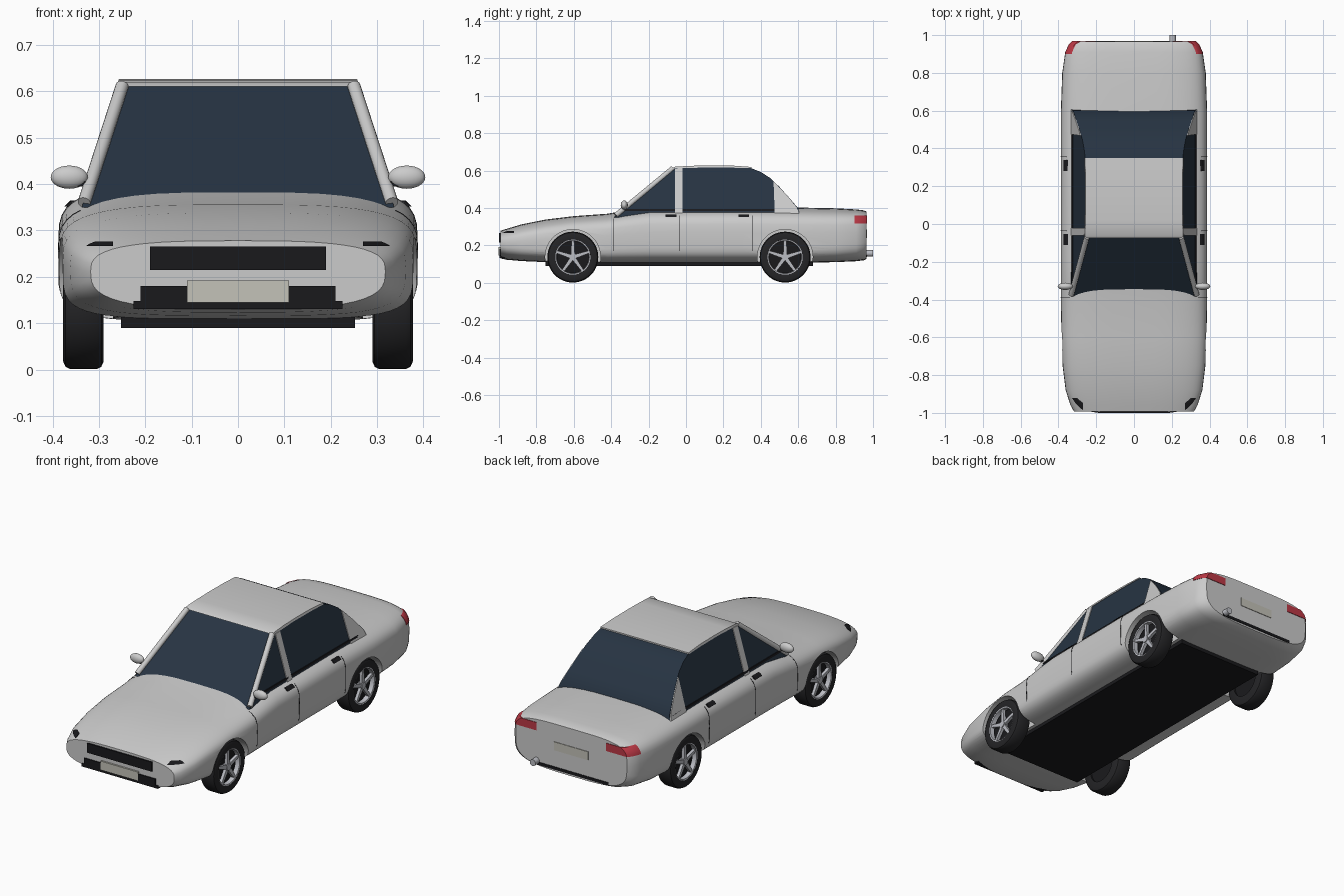
import bpy, bmesh, math
from mathutils import Matrix, Vector

if "Cube" in bpy.data.objects:
    bpy.data.objects.remove(bpy.data.objects["Cube"])


def material(name, rgb):
    m = bpy.data.materials.new(name)
    m.diffuse_color = (*rgb, 1)
    m.use_nodes = True
    m.node_tree.nodes["Principled BSDF"].inputs["Base Color"].default_value = m.diffuse_color
    return m


BLACK = material("black trim", (0.01, 0.01, 0.012))
RUBBER = material("rubber", (0.018, 0.018, 0.02))
GLASS = material("tinted glass", (0.02, 0.034, 0.055))
RED = material("red lens", (0.5, 0.04, 0.06))
PLATE = material("plate", (0.55, 0.54, 0.48))
ALLOY = material("alloy", (0.5, 0.51, 0.55))


def finish(name, bm, mat=None, smooth=True):
    bmesh.ops.recalc_face_normals(bm, faces=bm.faces)
    me = bpy.data.meshes.new(name)
    bm.to_mesh(me)
    bm.free()
    ob = bpy.data.objects.new(name, me)
    bpy.context.collection.objects.link(ob)
    if mat:
        me.materials.append(mat)
    if smooth:
        smooth_shade(ob)
    return ob


def smooth_shade(ob):
    bpy.ops.object.select_all(action='DESELECT')
    ob.select_set(True)
    bpy.context.view_layer.objects.active = ob
    bpy.ops.object.shade_smooth_by_angle(angle=math.radians(35))


def box(name, x, y, z, mat=None):
    bm = bmesh.new()
    size = [b - a for a, b in (x, y, z)]
    mid = [(a + b) / 2 for a, b in (x, y, z)]
    bmesh.ops.create_cube(bm, size=1, matrix=Matrix.Translation(mid) @ Matrix.Diagonal((*size, 1)))
    return finish(name, bm, mat, False)


def rod(name, a, b, r, mat=None, r2=None, seg=16):
    a, b = Vector(a), Vector(b)
    d = b - a
    bm = bmesh.new()
    bmesh.ops.create_cone(bm, cap_ends=True, segments=seg, radius1=r, radius2=r if r2 is None else r2,
                          depth=d.length, matrix=Matrix.Translation((a + b) / 2) @
                          d.to_track_quat('Z', 'Y').to_matrix().to_4x4())
    return finish(name, bm, mat)


def boolean(ob, cutter, op):
    m = ob.modifiers.new("cut", 'BOOLEAN')
    m.object, m.operation, m.solver = cutter, op, 'EXACT'
    bpy.context.view_layer.objects.active = ob
    bpy.ops.object.modifier_apply(modifier=m.name)
    bpy.data.objects.remove(cutter)


def skin(bm, rings):
    rings = [[bm.verts.new(p) for p in ring] for ring in rings]
    n = len(rings[0])
    for a, b in zip(rings, rings[1:]):
        for i in range(n):
            bm.faces.new((a[i], a[(i + 1) % n], b[(i + 1) % n], b[i]))
    bm.faces.new(rings[0])
    bm.faces.new(rings[-1])


# body stations: y, half width, bottom, top, upper and lower squareness
STATIONS = [(-.992, .318, .13, .278, 3, 3), (-.96, .336, .123, .288, 3, 3.3),
            (-.88, .362, .116, .312, 3, 4), (-.75, .378, .11, .338, 3.2, 5),
            (-.6, .385, .108, .356, 3.4, 5.5), (-.42, .387, .105, .369, 3.4, 5.5),
            (-.33, .387, .105, .385, 3.5, 5.5), (-.2, .387, .105, .402, 3.6, 5.5),
            (.3, .387, .105, .404, 3.6, 5.5), (.6, .387, .107, .402, 3.5, 5.5),
            (.8, .38, .11, .398, 3.5, 5), (.91, .364, .115, .392, 3.8, 4.5),
            (.95, .346, .12, .387, 4, 4), (.966, .328, .127, .38, 4.2, 3.6)]


def shell(name, off=0.0, mat=None, n=48):
    rings = []
    for y, w, zb, zt, nu, nl in STATIONS:
        zm = zb + .55 * (zt - zb)
        y += math.copysign(off, y) if abs(y) > .96 else 0
        ring = []
        for i in range(n):
            t = 2 * math.pi * i / n
            c, s = math.cos(t), math.sin(t)
            e = 2 / (nu if s > 0 else nl)
            h = zt + off - zm if s > 0 else zm - zb + off
            ring.append((math.copysign(abs(c) ** e, c) * (w + off), y,
                         zm + h * math.copysign(abs(s) ** e, s)))
        rings.append(ring)
    bm = bmesh.new()
    skin(bm, rings)
    return finish(name, bm, mat)


# trim that follows the body skin, one per side
def patch(name, x, y, z, mat, off):
    for s in (-1, 1):
        ob = shell(name, off, mat)
        boolean(ob, box("cutter", sorted((s * x[0], s * x[1])), y, z), 'INTERSECT')
        smooth_shade(ob)


# body with wheel wells
AXLES, WZ = (-.605, .53), .137
body = shell("body")
for y in AXLES:
    for s in (-1, 1):
        boolean(body, rod("cutter", (s * .27, y, WZ), (s * .5, y, WZ), .148, seg=48), 'DIFFERENCE')
smooth_shade(body)
box("floor_pan", (-.252, .252), (-.75, .68), (.09, .14), BLACK)


# cabin: side profiles lying on the leaning side plane
def lean(z, off):
    return .325 - .3 * (z - .39) + off


def cabin_part(name, profile, mat=None, off=0.0):
    bm = bmesh.new()
    skin(bm, [[(s * lean(z, off), y, z) for y, z in profile] for s in (-1, 1)])
    return finish(name, bm, mat)


def side_panel(name, profile, mat=None):
    for s in (-1, 1):
        bm = bmesh.new()
        skin(bm, [[(s * lean(z, o), y, z) for y, z in profile] for o in (-.008, .004)])
        finish(name, bm, mat, False)


cabin_part("cabin_glass", [(-.385, .35), (-.06, .613), (.1, .621), (.25, .62), (.35, .612), (.4, .592),
                           (.45, .56), (.5, .512), (.55, .456), (.6, .398), (.61, .35)], GLASS)
cabin_part("roof", [(-.075, .611), (-.06, .62), (.02, .625), (.12, .627), (.25, .626), (.35, .619),
                    (.35, .612), (.25, .615), (.1, .616), (-.05, .611)], None, .003)
side_panel("centre_pillar", [(-.06, .36), (-.02, .36), (-.02, .612), (-.06, .608)])
side_panel("rear_pillar", [(.475, .36), (.61, .36), (.592, .402), (.535, .472), (.468, .542)])
side_panel("belt_trim", [(-.33, .383), (.59, .383), (.585, .393), (-.325, .393)], BLACK)
for s in (-1, 1):
    rod("windscreen_pillar", (s * .332, -.375, .36), (s * .25, -.07, .612), .014)

# mirrors
for s in (-1, 1):
    bm = bmesh.new()
    bmesh.ops.create_uvsphere(bm, u_segments=24, v_segments=14, radius=1, matrix=Matrix.Translation(
        (s * .364, -.33, .415)) @ Matrix.Diagonal((.04, .019, .025, 1)))
    finish("mirror", bm)
    box("mirror_stem", sorted((s * .315, s * .365)), (-.338, -.322), (.395, .406), BLACK)

# door handles, door seams and lamps
for y in (-.11, .28):
    patch("door_handle", (.3, .45), (y, y + .058), (.352, .365), BLACK, .005)
for y in (-.39, -.035, .355):
    patch("door_seam", (.34, .45), (y - .0015, y + .0015), (.17, .36), BLACK, .001)
patch("tail_light", (.205, .4), (.9, 1), (.318, .36), RED, .003)
patch("headlight_trim", (.27, .4), (-1, -.92), (.266, .276), BLACK, .003)

# front and rear trim
box("grille", (-.19, .19), (-1, -.97), (.215, .265), BLACK)
box("lower_intake", (-.21, .21), (-.998, -.97), (.145, .18), BLACK)
box("front_lip", (-.225, .225), (-.996, -.96), (.131, .148), BLACK)
box("front_plate", (-.11, .11), (-1, -.98), (.145, .192), PLATE).location.y = -.0015
box("rear_plate", (-.1, .1), (.95, .969), (.24, .285), PLATE)
box("rear_diffuser", (-.22, .22), (.94, .969), (.137, .152), BLACK)
rod("exhaust", (.205, .9, .157), (.205, 1, .157), .017, ALLOY)


# wheels
def lathe(name, profile, cx, y, mat, seg=48):
    bm = bmesh.new()
    n = len(profile)
    vs = [[bm.verts.new((cx * x, y + r * math.sin(a), WZ + r * math.cos(a))) for x, r in profile]
          for a in (2 * math.pi * k / seg for k in range(seg))]
    for k in range(seg):
        a, b = vs[k], vs[(k + 1) % seg]
        for i in range(n):
            bm.faces.new((a[i], a[(i + 1) % n], b[(i + 1) % n], b[i]))
    return finish(name, bm, mat)


for y in AXLES:
    for s in (-1, 1):
        lathe("tyre", [(.29, .085), (.29, .12), (.295, .131), (.305, .136), (.362, .136), (.372, .131),
                       (.377, .12), (.374, .094), (.36, .09)], s, y, RUBBER)
        lathe("rim_ring", [(.35, .086), (.372, .088), (.374, .095), (.35, .096)], s, y, ALLOY)
        rod("wheel_disc", (s * .3, y, WZ), (s * .345, y, WZ), .09, BLACK, seg=32)
        rod("hub", (s * .34, y, WZ), (s * .372, y, WZ), .018, ALLOY, seg=20)
        for k in range(5):
            a = 2 * math.pi * k / 5
            bm = bmesh.new()
            pts = [(-.011, .008), (.011, .008), (.007, .09), (-.007, .09)]
            skin(bm, [[(s * x, y + u * math.cos(a) + r * math.sin(a), WZ - u * math.sin(a) + r * math.cos(a))
                       for u, r in pts] for x in (.352, .368)])
            finish("spoke", bm, ALLOY, False)
